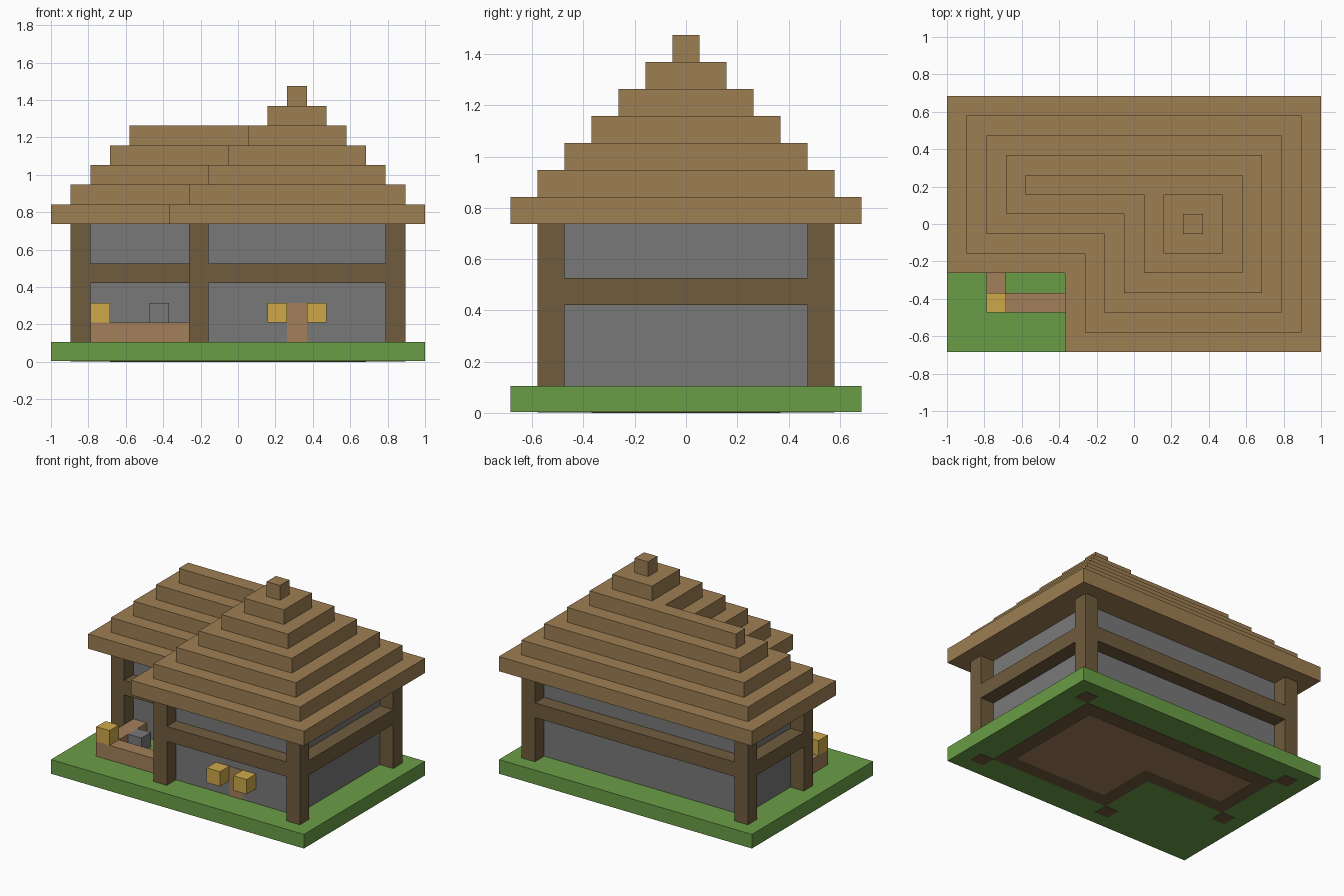
import bpy, bmesh

U = 2 / 19          # one block
NX, NY = 19, 13     # footprint in blocks

default = bpy.data.objects.get("Cube")
if default:
    bpy.data.objects.remove(default, do_unlink=True)


def material(name, rgb):
    """Flat material from an sRGB triple."""
    lin = [((c / 255 + 0.055) / 1.055) ** 2.4 for c in rgb] + [1]
    m = bpy.data.materials.new(name)
    m.use_nodes = True
    m.diffuse_color = lin
    bsdf = m.node_tree.nodes["Principled BSDF"]
    bsdf.inputs["Base Color"].default_value = lin
    bsdf.inputs["Roughness"].default_value = 0.9
    return m


GRASS = material("grass_green", (106, 157, 71))
THATCH = material("roof_brown", (158, 127, 83))
TIMBER = material("dark_timber", (112, 92, 62))
PLANK = material("plank_brown", (163, 127, 90))
STONE = material("stone_grey", (121, 121, 121))
GOLD = material("lantern_gold", (207, 169, 73))


def prism(name, outline, z0, z1, mat):
    """Extrude an outline, given in blocks, from z0 to z1."""
    bm = bmesh.new()
    face = bm.faces.new([bm.verts.new(((x - NX / 2) * U, (y - NY / 2) * U, z0 * U))
                         for x, y in outline])
    ext = bmesh.ops.extrude_face_region(bm, geom=[face])
    top = [v for v in ext["geom"] if isinstance(v, bmesh.types.BMVert)]
    bmesh.ops.translate(bm, verts=top, vec=(0, 0, (z1 - z0) * U))
    bmesh.ops.recalc_face_normals(bm, faces=bm.faces)
    mesh = bpy.data.meshes.new(name)
    bm.to_mesh(mesh)
    bm.free()
    mesh.materials.append(mat)
    obj = bpy.data.objects.new(name, mesh)
    bpy.context.collection.objects.link(obj)
    return obj


def rect(x0, y0, x1, y1):
    return [(x0, y0), (x1, y0), (x1, y1), (x0, y1)]


def cell(x, y):
    return rect(x, y, x + 1, y + 1)


def plan(k):
    """L-shaped house plan, inset by k blocks."""
    return [(6 + k, k), (NX - k, k), (NX - k, NY - k),
            (k, NY - k), (k, 4 + k), (6 + k, 4 + k)]


# Ground slab with foundation and floor showing underneath
prism("ground_slab", rect(0, 0, NX, NY), 0.04, 1, GRASS)
prism("foundation", plan(2), 0.02, 0.06, TIMBER)
prism("floor", plan(3), 0, 0.06, PLANK)

# Walls, beam belt and posts
prism("walls", plan(2), 1, 7, STONE)
prism("beam_belt", plan(1), 4, 5, TIMBER)
for x, y in [(1, 5), (7, 1), (17, 1), (17, 11), (1, 11)]:
    prism("post", cell(x, y), 0.02, 7, TIMBER)

# Stepped roof: L-shaped tiers, then the peak over the main block
for k in range(5):
    prism("roof_tier", plan(k), 7 + k, 8 + k, THATCH)
for k in (5, 6):
    prism("roof_peak", rect(6 + k, k, NX - k, NY - k), 7 + k, 8 + k, THATCH)

# Front door with a lantern on each side
prism("door", rect(12, 1.97, 13, 2.03), 1, 3, PLANK)
for x in (11, 13):
    prism("door_lantern", cell(x, 1), 2, 3, GOLD)

# Yard: low plank wall, corner lantern and stone blocks
prism("yard_wall", [(2, 2), (7, 2), (7, 3), (3, 3), (3, 6), (2, 6)], 1, 2, PLANK)
prism("yard_lantern", cell(2, 2), 2, 3, GOLD)
prism("yard_stone", cell(3, 4), 1, 2, STONE)
prism("yard_furnace", cell(5, 5), 1, 3, STONE)
